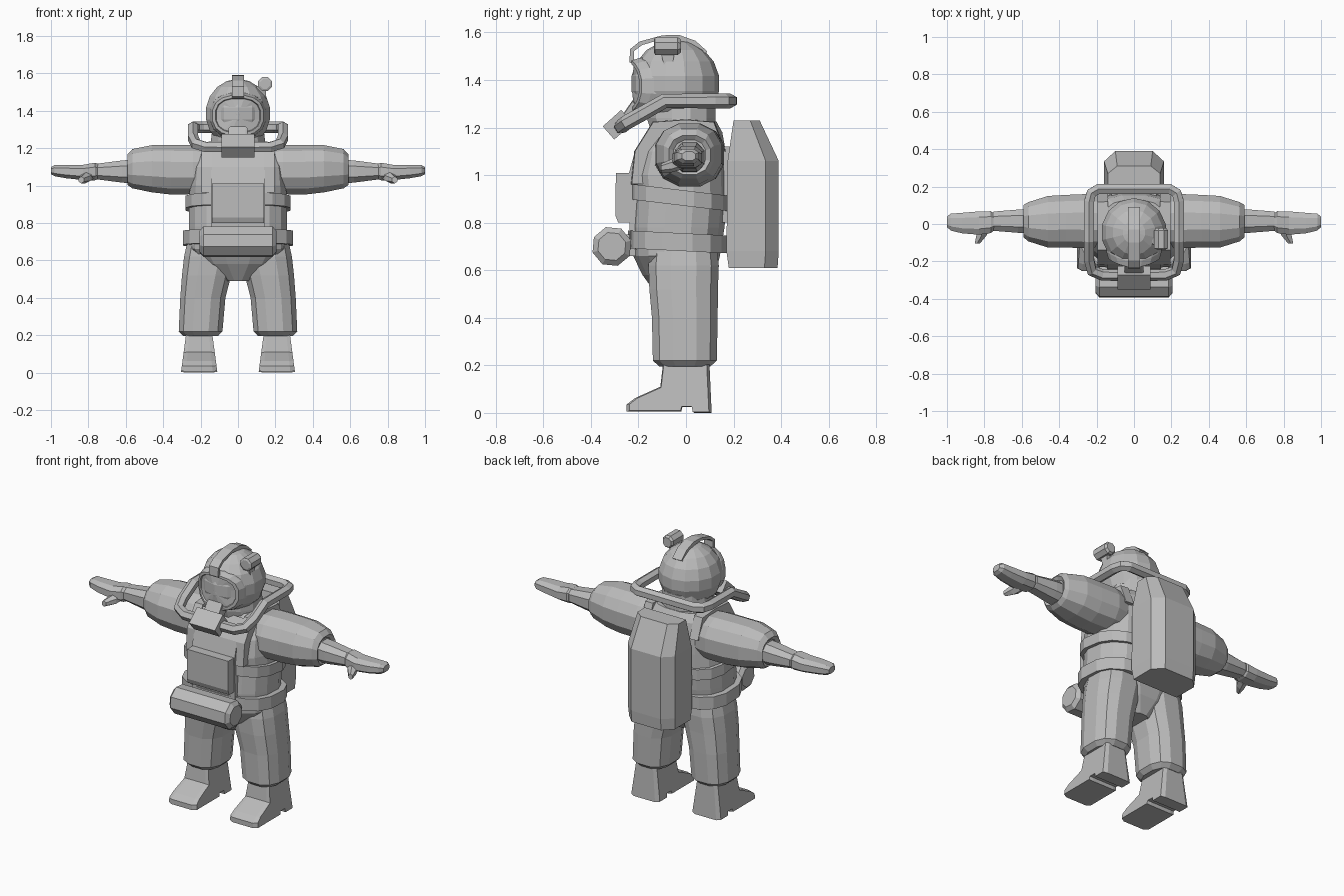
import bpy, bmesh, math
from mathutils import Vector

grey = bpy.data.materials.new("suit_grey")
grey.diffuse_color = (0.5, 0.5, 0.5, 1)


def finish(name, bm):
    bmesh.ops.recalc_face_normals(bm, faces=bm.faces[:])
    me = bpy.data.meshes.new(name)
    bm.to_mesh(me)
    bm.free()
    me.materials.append(grey)
    ob = bpy.data.objects.new(name, me)
    bpy.context.collection.objects.link(ob)
    return ob


def skin(name, loops, cap=True):
    """Join equal-length point loops into a closed skin."""
    bm = bmesh.new()
    vs = [[bm.verts.new(p) for p in l] for l in loops]
    n = len(vs[0])
    for a, b in zip(vs, vs[1:]):
        for i in range(n):
            j = (i + 1) % n
            bm.faces.new((a[i], a[j], b[j], b[i]))
    if cap:
        bm.faces.new(vs[0])
        bm.faces.new(vs[-1])
    return finish(name, bm)


def loft(name, axis, rings, n=12, p=2.0, side=1, bend=0.0, cap=True):
    """Rings are (position, centre a, centre b, radius a, radius b)."""
    loops = []
    for t, ca, cb, ra, rb in rings:
        loop = []
        for i in range(n):
            w = 2 * math.pi * (i + 0.5) / n
            c, s = math.cos(w), math.sin(w)
            a = ca + ra * math.copysign(abs(c) ** (2 / p), c)
            b = cb + rb * math.copysign(abs(s) ** (2 / p), s)
            x, y, z = {'x': (t, a, b), 'y': (a, t, b), 'z': (a, b, t)}[axis]
            loop.append((x * side, y + bend * x * x, z))
        loops.append(loop)
    return skin(name, loops, cap)


def prism(name, profile, sections):
    """Side profile (y, z) repeated across x; sections are (x, scale)."""
    cy = sum(p[0] for p in profile) / len(profile)
    cz = sum(p[1] for p in profile) / len(profile)
    return skin(name, [[(x, cy + (y - cy) * k, cz + (z - cz) * k) for y, z in profile]
                       for x, k in sections])


def band(name, z0, z1, cy, rx, ry, drop=0.0):
    """Strap around the body, dipping toward the back."""
    ob = loft(name, 'z', [(z0, 0, cy, rx - .02, ry - .02), (z0, 0, cy, rx, ry),
                          (z1, 0, cy, rx, ry), (z1, 0, cy, rx - .02, ry - .02)], 16, 2.7)
    for v in ob.data.vertices:
        v.co.z -= drop * v.co.y
    return ob


# Body and waistcoat
loft("torso", 'z', [(.49, 0, -.02, .07, .10), (.58, 0, -.03, .2, .155), (.66, 0, -.04, .265, .185),
                    (.78, 0, -.035, .265, .20), (.92, 0, -.025, .265, .20), (1.0, 0, -.03, .26, .205),
                    (1.1, 0, -.02, .25, .19), (1.18, 0, 0, .22, .155), (1.225, 0, 0, .17, .13)], 16, 2.6)
band("waist_belt", .68, .755, -.035, .298, .212, .05)
band("chest_belt", .87, .935, -.03, .285, .213, .12)
prism("vest_front", [(-.15, .66), (-.235, .7), (-.242, 1.0), (-.215, 1.1), (-.14, 1.215), (-.1, 1.1)],
      [(-.145, 1), (.145, 1)])
prism("chest_pocket", [(-.2, .8), (-.285, .8), (-.297, .83), (-.295, 1.01), (-.2, 1.01)],
      [(-.14, 1), (.14, 1)])
for s in (1, -1):
    prism("shoulder_strap", [(-.18, .96), (-.232, .96), (-.218, 1.1), (-.14, 1.225), (0, 1.235),
                             (.12, 1.225), (.168, 1.1), (.1, 1.1), (0, 1.15)],
          [(s * .14, 1), (s * .195, .98)])

# Rolled pouch
roll = [(-.312 + .085 * math.cos(i * math.pi / 4 + .3), .70 + .085 * math.sin(i * math.pi / 4 + .3))
        for i in range(8)]
prism("front_roll", roll, [(-.205, .72), (-.185, 1), (.185, 1), (.205, .72)])
prism("roll_mount", [(-.2, .66), (-.3, .66), (-.3, .75), (-.2, .75)], [(-.12, 1), (.12, 1)])

# Backpack with chamfered rear corners and sloping top
pack = []
for z, y0, y1, y2, w, v in ((.61, .18, .33, .385, .155, .10), (.68, .17, .335, .39, .16, .10),
                            (1.06, .175, .335, .39, .16, .10), (1.23, .20, .27, .31, .14, .09)):
    pack.append([(-w, y0, z), (w, y0, z), (w, y1, z), (v, y2, z), (-v, y2, z), (-w, y1, z)])
skin("backpack", pack)
prism("pack_mount", [(.1, .8), (.2, .8), (.2, 1.12), (.1, 1.12)], [(-.12, 1), (.12, 1)])

for s in (1, -1):
    # Trouser leg
    loft("trouser_leg", 'z', [(.195, .2, -.005, .095, .11), (.22, .2, -.005, .12, .138),
                              (.40, .188, -.005, .124, .142), (.52, .168, -.01, .135, .148),
                              (.62, .15, -.01, .142, .152), (.72, .14, -.01, .13, .14)], 12, 2.6, s)
    # Boot: shaft and toe share one side profile
    boot = [(.108, 0), (.098, .22), (-.095, .22), (-.108, .11), (-.215, .062), (-.25, .035),
            (-.25, .005), (-.02, .005), (-.015, .025), (.03, .025), (.035, 0)]
    ob = prism("boot", boot, [(s * .11, .93), (s * .135, 1), (s * .28, 1), (s * .305, .93)])
    for v in ob.data.vertices:
        v.co.x = s * .207 + (v.co.x - s * .207) * (1 - .3 * min(v.co.z, .22) / .22)
        v.co.z = max(v.co.z, 0)
    # Sleeve with narrowed cuff
    loft("sleeve", 'x', [(.12, .01, 1.085, .13, .125), (.24, .015, 1.085, .15, .135),
                         (.36, .015, 1.085, .145, .137), (.46, .012, 1.09, .142, .13),
                         (.565, .012, 1.09, .108, .108), (.59, .015, 1.085, .09, .085),
                         (.575, .015, 1.085, .07, .065)], 12, 2.3, s)
    # Glove: cuff, palm and fingers
    loft("glove_cuff", 'x', [(.56, .015, 1.075, .066, .068), (.62, .015, 1.075, .066, .063),
                             (.75, .015, 1.075, .055, .045), (.765, .012, 1.075, .045, .04)], 8, 2.5, s)
    loft("glove_hand", 'x', [(.745, .012, 1.075, .045, .042), (.765, .01, 1.075, .062, .05),
                             (.83, .005, 1.07, .066, .043), (.92, .005, 1.075, .058, .038),
                             (.98, .01, 1.08, .048, .032), (1.0, .012, 1.08, .03, .02)], 8, 2.6, s)
    loft("thumb", 'y', [(-.02, .80, 1.055, .035, .032), (-.06, .815, 1.04, .032, .028),
                        (-.105, .838, 1.03, .016, .018)], 6, 2, s)

# Head and neck
loft("neck", 'z', [(1.18, 0, -.01, .16, .14), (1.24, 0, -.02, .15, .15), (1.32, 0, -.02, .14, .15)])
bm = bmesh.new()
bmesh.ops.create_uvsphere(bm, u_segments=14, v_segments=9, radius=1)
for v in bm.verts:
    v.co = Vector((v.co.x * .178, v.co.y * .187 - .045, v.co.z * .185 + 1.385))
finish("helmet", bm)

# Diving mask: rim and slightly recessed glass
loft("mask_rim", 'y', [(-.13, 0, 1.375, .155, .125), (-.20, 0, 1.375, .15, .12),
                       (-.232, 0, 1.375, .138, .108), (-.232, 0, 1.375, .122, .094),
                       (-.222, 0, 1.375, .118, .09), (-.229, 0, 1.375, .004, .004)], 16, 2.5, 1, 2.4)

# Carrying strap arching over the helmet
outer = [(-.205, 1.46), (-.238, 1.475), (-.235, 1.53), (-.195, 1.562), (-.1, 1.588), (-.03, 1.59),
         (.04, 1.565), (.09, 1.52)]
inner = [(.07, 1.505), (.02, 1.54), (-.03, 1.565), (-.1, 1.572), (-.185, 1.547), (-.218, 1.522),
         (-.218, 1.487)]
prism("helmet_strap", outer + inner, [(-.031, 1), (.031, 1)])

# Helmet lamp and its bracket
loft("lamp", 'y', [(-.135, .145, 1.543, .028, .028), (-.13, .145, 1.543, .04, .04),
                   (-.035, .145, 1.543, .04, .04), (-.022, .145, 1.543, .03, .03)], 8)
prism("lamp_bracket", [(-.11, 1.53), (-.045, 1.53), (-.06, 1.45), (-.09, 1.45)],
      [(.10, 1), (.15, 1)])

# Breathing hose: rounded loop around the neck, dipping at the front
half = [(0, -.275, 1.205), (.17, -.272, 1.205), (.225, -.25, 1.222), (.24, -.19, 1.255), (.24, -.09, 1.312),
        (.24, .12, 1.312), (.228, .165, 1.312), (.19, .187, 1.312), (0, .187, 1.312)]
path = half + [(-x, y, z) for x, y, z in half[-2:0:-1]]
cu = bpy.data.curves.new("breathing_hose", 'CURVE')
cu.dimensions = '3D'
cu.bevel_depth = .031
cu.bevel_resolution = 1
sp = cu.splines.new('POLY')
sp.points.add(len(path) - 1)
for pt, co in zip(sp.points, path):
    pt.co = (*co, 1)
sp.use_cyclic_u = True
sp.use_smooth = False
cu.materials.append(grey)
hose = bpy.data.objects.new("breathing_hose", cu)
bpy.context.collection.objects.link(hose)
bpy.context.view_layer.objects.active = hose
hose.select_set(True)
bpy.ops.object.convert(target='MESH')

# Mouthpiece block and link to the mask
prism("mouthpiece", [(-.35, 1.205), (-.302, 1.15), (-.225, 1.215), (-.272, 1.275)],
      [(-.088, 1), (.088, 1)])
prism("mouth_link", [(-.29, 1.22), (-.23, 1.2), (-.17, 1.27), (-.225, 1.315)],
      [(-.05, .9), (-.04, 1), (.04, 1), (.05, .9)])
